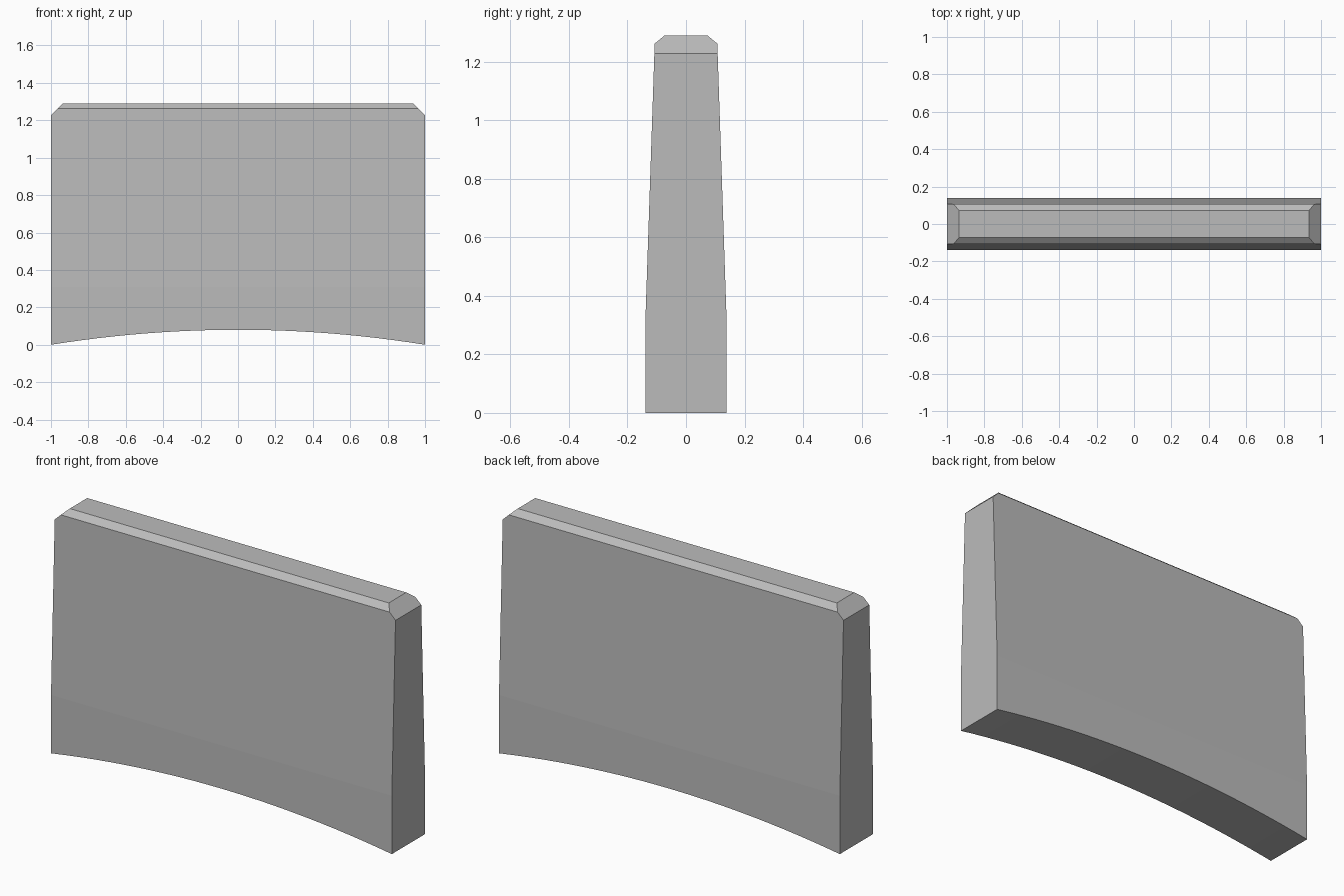
import bpy
import bmesh
from mathutils import Vector

cube = bpy.data.objects.get("Cube")
if cube:
    bpy.data.objects.remove(cube, do_unlink=True)

HEIGHT, HALF_DEPTH, ARCH = 1.29, 0.139, 0.08
ARCH_STEPS = 24

grey = bpy.data.materials.new("plain grey")
grey.use_nodes = True
color = (0.5, 0.5, 0.5, 1)
grey.diffuse_color = color
grey.node_tree.nodes["Principled BSDF"].inputs["Base Color"].default_value = color

# Front outline: chamfered top corners and a shallow arch underneath
xs = [-1 + 2 * i / ARCH_STEPS for i in range(ARCH_STEPS + 1)]
outline = [(x, ARCH * (1 - x * x)) for x in xs]
outline += [(1, 1.228), (0.936, HEIGHT), (-0.936, HEIGHT), (-1, 1.228)]

bm = bmesh.new()
front = bm.faces.new([bm.verts.new((x, -HALF_DEPTH, z)) for x, z in outline])
extruded = bmesh.ops.extrude_face_region(bm, geom=[front], use_keep_orig=True)
back = [g for g in extruded["geom"] if isinstance(g, bmesh.types.BMVert)]
bmesh.ops.translate(bm, verts=back, vec=(0, 2 * HALF_DEPTH, 0))


def slice_off(side, low, high):
    """Trim the slab along a line given as (depth, height) points."""
    point = Vector((0, side * low[0], low[1]))
    normal = Vector((0, side * (high[1] - low[1]), low[0] - high[0]))
    cut = bmesh.ops.bisect_plane(
        bm, geom=bm.verts[:] + bm.edges[:] + bm.faces[:], dist=1e-5,
        plane_co=point, plane_no=normal, clear_outer=True)
    rim = [g for g in cut["geom_cut"] if isinstance(g, bmesh.types.BMEdge)]
    bmesh.ops.holes_fill(bm, edges=rim, sides=0)


# Tapered faces above a straight base, then the long top chamfers
for side in (-1, 1):
    slice_off(side, (HALF_DEPTH, 0.31), (0.107, 1.262))
    slice_off(side, (0.107, 1.262), (0.073, HEIGHT))

bmesh.ops.recalc_face_normals(bm, faces=bm.faces[:])
mesh = bpy.data.meshes.new("backrest_panel")
bm.to_mesh(mesh)
bm.free()
mesh.materials.append(grey)
panel = bpy.data.objects.new("backrest_panel", mesh)
bpy.context.scene.collection.objects.link(panel)

# Flat planes with a smooth arch
bpy.context.view_layer.objects.active = panel
panel.select_set(True)
bpy.ops.object.shade_smooth_by_angle(angle=0.02)
